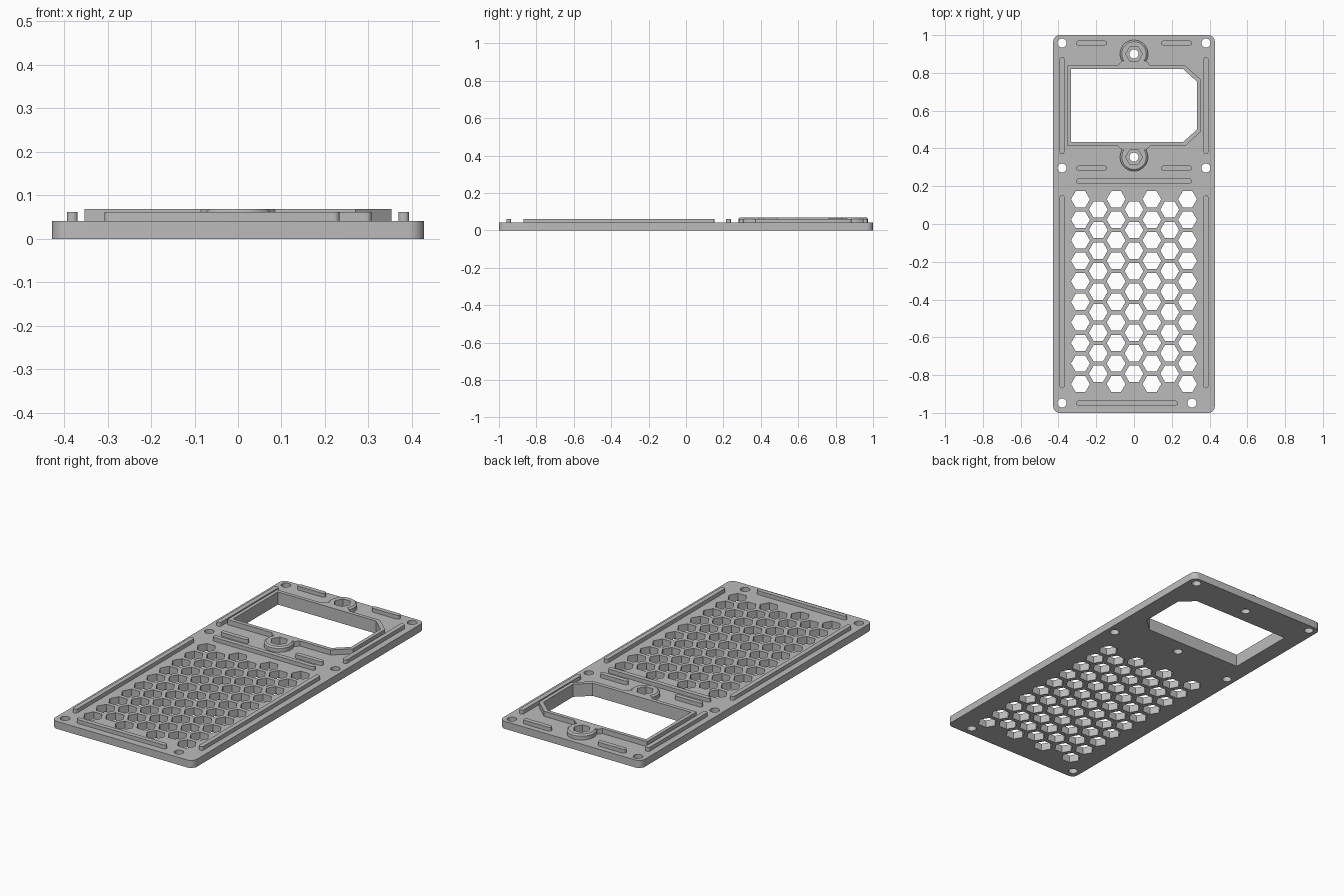
import bpy
import bmesh
from math import cos, sin, pi, radians

cube = bpy.data.objects.get("Cube")
if cube:
    bpy.data.objects.remove(cube, do_unlink=True)

TOP = 0.041      # plate thickness
RIDGE = 0.062    # top of the stiffening ridges
RIM = 0.069      # top of window rim and bosses
SINK = 0.03      # raised parts start inside the plate

grey = bpy.data.materials.new("plain_grey")
grey.use_nodes = True
grey.diffuse_color = (0.5, 0.5, 0.5, 1)
grey.node_tree.nodes["Principled BSDF"].inputs["Base Color"].default_value = (0.5, 0.5, 0.5, 1)


def ring(cx, cy, r, n, turn=0.0):
    return [(cx + r * cos(turn + 2 * pi * i / n), cy + r * sin(turn + 2 * pi * i / n)) for i in range(n)]


def rounded(x0, x1, y0, y1, r, n=6):
    """Outline of a rectangle with round corners."""
    pts = []
    corners = [(x1 - r, y1 - r), (x0 + r, y1 - r), (x0 + r, y0 + r), (x1 - r, y0 + r)]
    for k, (cx, cy) in enumerate(corners):
        for i in range(n + 1):
            a = (k + i / n) * pi / 2
            pts.append((cx + r * cos(a), cy + r * sin(a)))
    return pts


def loft(bm, layers):
    """Solid through matching outlines, each given as (outline, z)."""
    loops = [[bm.verts.new((x, y, z)) for x, y in pts] for pts, z in layers]
    n = len(loops[0])
    bm.faces.new(loops[0][::-1])
    bm.faces.new(loops[-1])
    for a, b in zip(loops, loops[1:]):
        for i in range(n):
            j = (i + 1) % n
            bm.faces.new((a[i], a[j], b[j], b[i]))


def solid(name, *parts, helper=False):
    bm = bmesh.new()
    for layers in parts:
        loft(bm, layers)
    bmesh.ops.recalc_face_normals(bm, faces=bm.faces)
    mesh = bpy.data.meshes.new(name)
    bm.to_mesh(mesh)
    bm.free()
    mesh.materials.append(grey)
    ob = bpy.data.objects.new(name, mesh)
    bpy.context.collection.objects.link(ob)
    if helper:
        ob.hide_render = True
        ob.hide_set(True)
    return ob


def prism(pts, z0, z1):
    return [(pts, z0), (pts, z1)]


def boolean(ob, other, operation="DIFFERENCE"):
    mod = ob.modifiers.new(other.name, "BOOLEAN")
    mod.operation = operation
    mod.solver = "EXACT"
    mod.object = other


def window(x0, x1, y0, y1, cut):
    """Window outline with both right-hand corners cut off."""
    return [(x0, y0), (x1 - cut, y0), (x1, y0 + cut * 0.9),
            (x1, y1 - cut * 0.9), (x1 - cut, y1), (x0, y1)]


# Cutters: honeycomb vents, screw holes, window and nut pockets
vents = []
for col in range(7):
    for row in range(10 - col % 2):
        x = (col - 3) * 0.0945
        y = 0.131 - (row + 0.5 * (col % 2)) * 0.1087
        vents.append(prism(ring(x, y, 0.05, 6), -0.1, 0.2))
vent_cutter = solid("vent_cutter", *vents, helper=True)

BOSSES = (0.9, 0.354)
screws = [(-0.381, 0.958), (0.381, 0.958), (-0.381, 0.296), (0.381, 0.296),
          (-0.381, -0.948), (0.307, -0.948)] + [(0, y) for y in BOSSES]
screw_cutter = solid("screw_cutter", *[prism(ring(x, y, 0.024, 24), -0.1, 0.2) for x, y in screws], helper=True)
window_cutter = solid("window_cutter", prism(window(-0.333, 0.333, 0.434, 0.82, 0.073), -0.1, 0.2), helper=True)
pocket_cutter = solid("pocket_cutter", *[prism(ring(0, y, 0.044, 6), 0.025, 0.2) for y in BOSSES], helper=True)

# Base plate
plate = solid("base_plate", prism(rounded(-0.428, 0.428, -1, 1, 0.035), 0, TOP))
for cutter in (vent_cutter, screw_cutter, window_cutter, pocket_cutter):
    boolean(plate, cutter)

# Window rim, joined to the two nut bosses by flared necks
rim = solid("window_rim", prism(window(-0.353, 0.353, 0.413, 0.84, 0.083), SINK, RIM))
for name, y, edge, side in (("rear", BOSSES[0], 0.84, 1), ("front", BOSSES[1], 0.413, -1)):
    neck = [(-0.085, edge - side * 0.01), (0.085, edge - side * 0.01), (0.085, edge),
            (0.066, edge + side * 0.022), (-0.066, edge + side * 0.022), (-0.085, edge)]
    boolean(rim, solid(name + "_neck", prism(neck, SINK, RIM), helper=True), "UNION")
    boss = [(ring(0, y, 0.074, 48), SINK), (ring(0, y, 0.074, 48), RIDGE), (ring(0, y, 0.065, 48), RIM)]
    boolean(rim, solid(name + "_boss", boss, helper=True), "UNION")
for cutter in (window_cutter, pocket_cutter, screw_cutter):
    boolean(rim, cutter)

# Stiffening ridges with round ends
W = 0.0125


def ridge(name, x0, x1, y0, y1):
    return solid(name, prism(rounded(x0, x1, y0, y1, W - 0.0005), SINK, RIDGE))


parts = [plate, rim]
for side, s in (("left", 1), ("right", -1)):
    x = s * 0.381
    parts.append(ridge(side + "_rear_ridge", x - W, x + W, 0.37, 0.884))
    parts.append(ridge(side + "_front_ridge", x - W, x + W, -0.87, 0.153))
    for place, y in (("end", 0.958), ("middle", 0.296)):
        a, b = sorted((s * 0.143, s * 0.307))
        parts.append(ridge(side + "_" + place + "_short_ridge", a, b, y - W, y + W))
parts.append(ridge("cross_ridge", -0.307, 0.307, 0.2275 - W, 0.2275 + W))
parts.append(ridge("front_edge_ridge", -0.307, 0.233, -0.948 - W, -0.948 + W))

# Smooth round walls, keep hard edges
bpy.ops.object.select_all(action="DESELECT")
for ob in parts:
    ob.select_set(True)
bpy.context.view_layer.objects.active = plate
bpy.ops.object.shade_smooth_by_angle(angle=radians(30))
